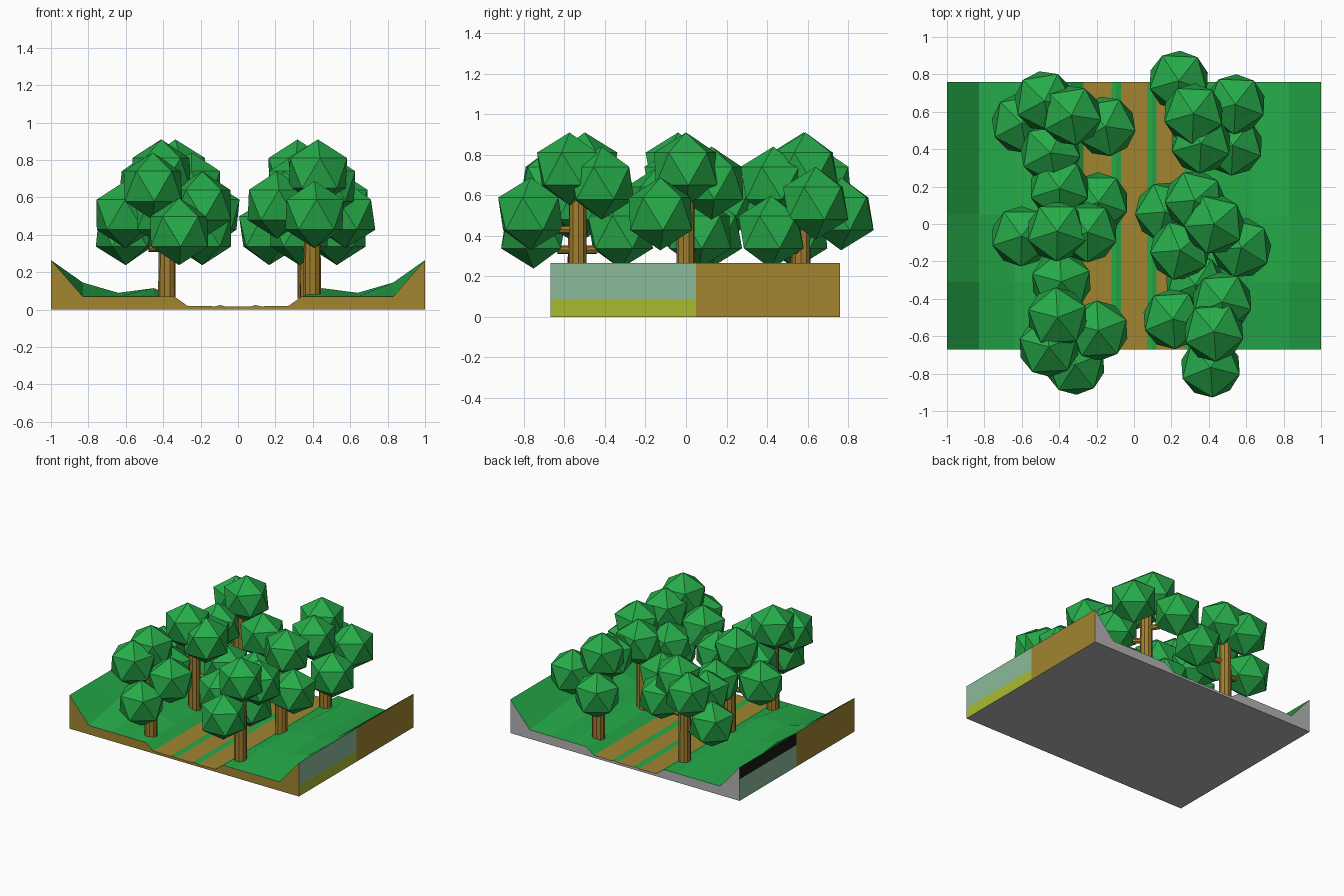
import bpy, bmesh, math
from mathutils import Matrix, Vector

if "Cube" in bpy.data.objects:
    bpy.data.objects.remove(bpy.data.objects["Cube"])


def material(name, r, g, b):
    m = bpy.data.materials.new(name)
    m.diffuse_color = (r, g, b, 1)
    m.use_nodes = True
    m.node_tree.nodes["Principled BSDF"].inputs["Base Color"].default_value = m.diffuse_color
    return m


GRASS = material("grass green", 0.018, 0.40, 0.065)
DIRT = material("dirt brown", 0.36, 0.235, 0.030)
SAGE = material("sage", 0.26, 0.50, 0.32)
LIME = material("lime", 0.40, 0.50, 0.030)
BLACK = material("black", 0.008, 0.010, 0.008)
GREY = material("grey", 0.45, 0.45, 0.45)
BARK = material("bark brown", 0.36, 0.21, 0.026)
LEAF = material("leaf green", 0.020, 0.41, 0.068)


def make_object(name, bm, mats):
    me = bpy.data.meshes.new(name)
    bm.to_mesh(me)
    bm.free()
    for m in mats:
        me.materials.append(m)
    ob = bpy.data.objects.new(name, me)
    bpy.context.collection.objects.link(ob)
    return ob


# --- Terrain: half profile (x, height at ends, height in the middle), mirrored
HALF = [(0.07, 0.018, 0.018), (0.095, 0.025, 0.025), (0.12, 0.018, 0.018),
        (0.27, 0.02, 0.02), (0.34, 0.07, 0.07), (0.45, 0.07, 0.115),
        (0.64, 0.07, 0.09), (0.83, 0.07, 0.145), (1.0, 0.265, 0.265)]
PROFILE = [(-x, a, b) for x, a, b in reversed(HALF)] + HALF
ROWS = [(-0.67, 0), (-0.31, 1), (0.05, 1), (0.76, 0)]
LEVELS = [0, 0.085, 0.17, 0.265]


def build_terrain():
    mats = [GRASS, DIRT, SAGE, LIME, BLACK, GREY]
    bm = bmesh.new()

    def quad(pts, mat):
        bm.faces.new([bm.verts.new(p) for p in pts]).material_index = mats.index(mat)

    def top(i, j):
        return (PROFILE[i][0], ROWS[j][0], PROFILE[i][1 + ROWS[j][1]])

    def low(i, j):
        return (PROFILE[i][0], ROWS[j][0], 0)

    last = len(ROWS) - 1
    for i in range(len(PROFILE) - 1):
        mid = abs(PROFILE[i][0] + PROFILE[i + 1][0]) / 2
        road = mid < 0.07 or 0.12 < mid < 0.27
        for j in range(last):
            quad([top(i, j), top(i + 1, j), top(i + 1, j + 1), top(i, j + 1)],
                 DIRT if road else GRASS)
            quad([low(i, j), low(i, j + 1), low(i + 1, j + 1), low(i + 1, j)], GREY)
        # front and back walls
        quad([low(i, 0), low(i + 1, 0), top(i + 1, 0), top(i, 0)], DIRT)
        quad([low(i + 1, last), low(i, last), top(i, last), top(i + 1, last)], GREY)
    # side walls with coloured patches
    for j in range(last):
        y0, y1 = ROWS[j][0], ROWS[j + 1][0]
        for k in range(3):
            z0, z1 = LEVELS[k], LEVELS[k + 1]
            right = DIRT if y0 > 0 else (LIME if k == 0 else SAGE)
            left = DIRT if y0 < 0 else (BLACK if k == 2 else SAGE)
            quad([(1, y0, z0), (1, y1, z0), (1, y1, z1), (1, y0, z1)], right)
            quad([(-1, y1, z0), (-1, y0, z0), (-1, y0, z1), (-1, y1, z1)], left)
    bmesh.ops.remove_doubles(bm, verts=bm.verts, dist=0.0001)
    make_object("terrain", bm, mats)


# --- Tree: leaf balls as (distance, angle, height) around the trunk
BALLS = [(0.05, 249, 0.730), (0.139, 0, 0.660), (0.222, 50, 0.418),
         (0.191, 114, 0.560), (0.232, 215, 0.508)]
BRANCHES = [(50, 0.33), (215, 0.43)]


def polar(r, deg, z):
    a = math.radians(deg)
    return Vector((r * math.cos(a), r * math.sin(a), z))


def build_tree(label, x, y, turn):
    place = Matrix.Translation((x, y, 0)) @ Matrix.Rotation(math.radians(turn), 4, 'Z')
    # trunk with two short branch stubs
    bm = bmesh.new()
    bmesh.ops.create_cone(bm, cap_ends=True, segments=10, radius1=0.047, radius2=0.043,
                          depth=0.60, matrix=Matrix.Translation((0, 0, 0.36)))
    for angle, z in BRANCHES:
        rot = polar(1, angle, 0).to_track_quat('Z', 'Y').to_matrix().to_4x4()
        bmesh.ops.create_cone(bm, cap_ends=True, segments=8, radius1=0.021, radius2=0.021,
                              depth=0.095,
                              matrix=Matrix.Translation(polar(0.05, angle, z)) @ rot)
    make_object("trunk_" + label, bm, [BARK]).matrix_world = place
    # foliage
    bm = bmesh.new()
    for r, angle, z in BALLS:
        bmesh.ops.create_icosphere(bm, subdivisions=1, radius=0.18,
                                   matrix=Matrix.Translation(polar(r, angle, z)))
    make_object("foliage_" + label, bm, [LEAF]).matrix_world = place


build_terrain()
for tree in [("left_back", -0.38, 0.56, 135.5), ("left_middle", -0.38, 0.0, -18.5),
             ("left_front", -0.38, -0.54, 237), ("right_back", 0.364, 0.57, 267.5),
             ("right_middle", 0.378, -0.002, 112.5), ("right_front", 0.397, -0.535, 58)]:
    build_tree(*tree)
